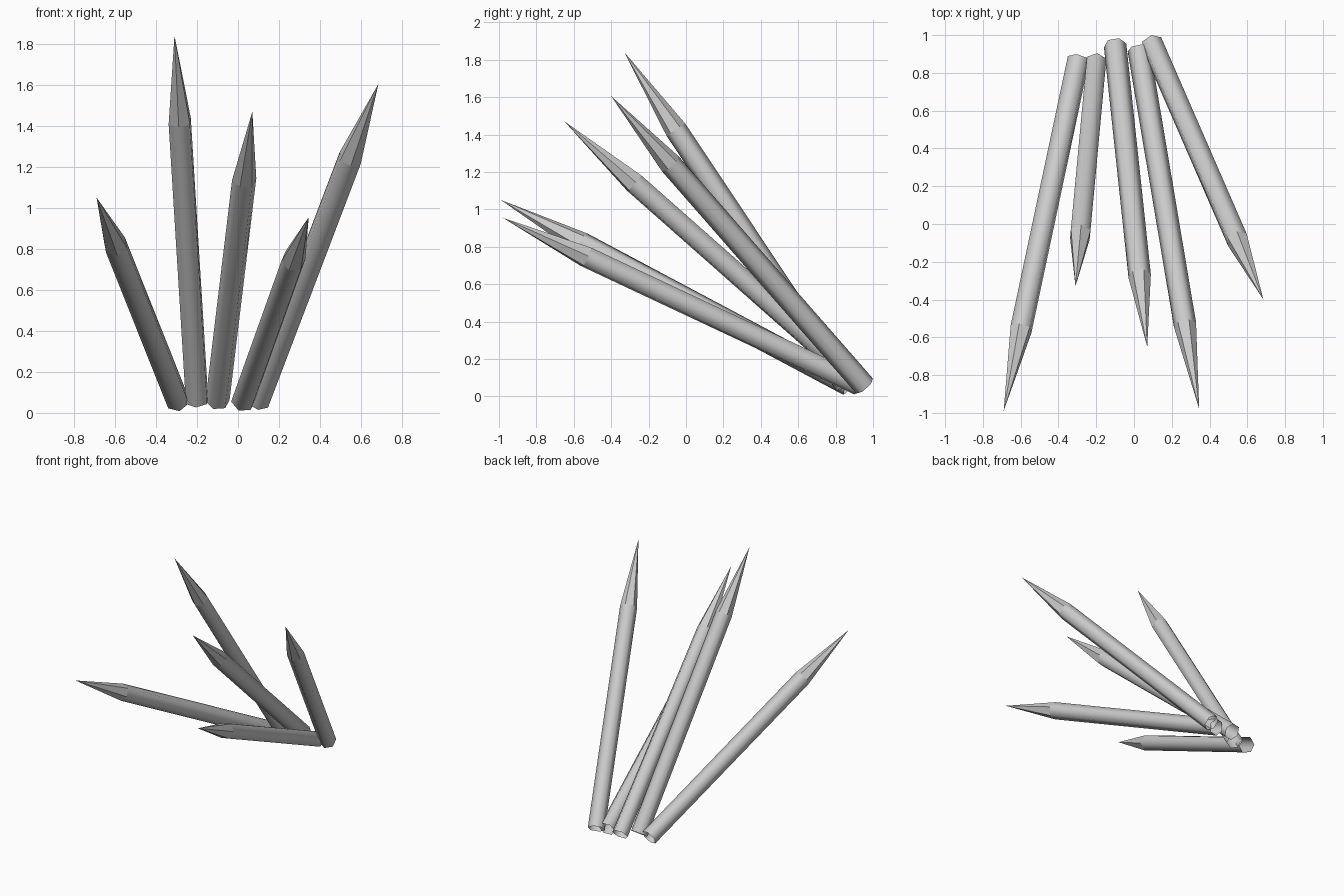
import bpy
import bmesh
from math import cos, sin, radians, tau
from mathutils import Vector

SIDES = 6
RADIUS = 0.06
POINT_LENGTH = 0.5

cube = bpy.data.objects.get("Cube")
if cube:
    bpy.data.objects.remove(cube, do_unlink=True)

# Single pale grey material
grey = bpy.data.materials.new("pale_grey")
grey.use_nodes = True
colour = (0.6, 0.6, 0.6, 1)
grey.diffuse_color = colour
grey.node_tree.nodes["Principled BSDF"].inputs["Base Color"].default_value = colour


def make_stake(name, base, tip, roll):
    """Open-ended hexagonal shaft with a faceted point."""
    base, tip = Vector(base), Vector(tip)
    axis = (tip - base).normalized()
    up = Vector((0, 0, 1))
    up = (up - axis * up.dot(axis)).normalized()
    side = up.cross(axis)

    bm = bmesh.new()

    def ring(centre):
        angles = [radians(roll) + tau * i / SIDES for i in range(SIDES)]
        return [bm.verts.new(centre + RADIUS * (cos(a) * up + sin(a) * side))
                for a in angles]

    foot = ring(base)
    shoulder = ring(tip - axis * POINT_LENGTH)
    apex = bm.verts.new(tip)
    for i in range(SIDES):
        j = (i + 1) % SIDES
        # Rounded shaft, flat cut point
        shaft = bm.faces.new((foot[j], foot[i], shoulder[i], shoulder[j]))
        shaft.smooth = True
        bm.faces.new((shoulder[j], shoulder[i], apex))

    mesh = bpy.data.meshes.new(name)
    bm.to_mesh(mesh)
    bm.free()
    mesh.materials.append(grey)
    bpy.context.collection.objects.link(bpy.data.objects.new(name, mesh))


# Fan of stakes: name, foot centre, tip, roll about the axis
make_stake("stake_far_right", (-0.295, 0.87, 0.06), (-0.69, -0.99, 1.05), -15)
make_stake("stake_right", (-0.2, 0.855, 0.06), (-0.31, -0.33, 1.84), 0)
make_stake("stake_middle", (-0.1, 0.945, 0.06), (0.07, -0.65, 1.47), -35)
make_stake("stake_left", (0.025, 0.925, 0.06), (0.345, -0.98, 0.955), -35)
make_stake("stake_far_left", (0.095, 0.955, 0.055), (0.685, -0.4, 1.605), 15)
